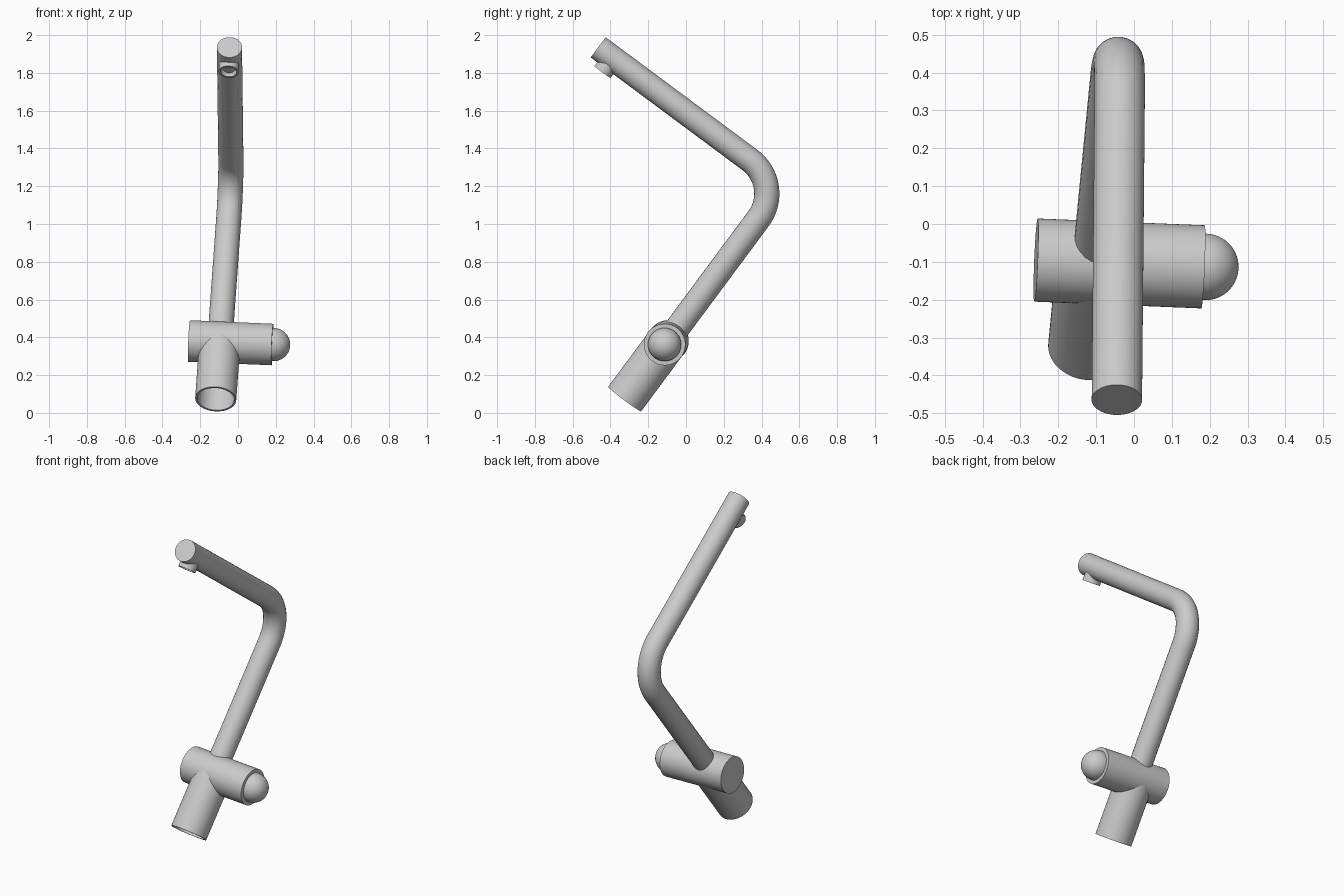
import bpy, bmesh, math
from mathutils import Vector, Matrix

cube = bpy.data.objects.get("Cube")
if cube:
    bpy.data.objects.remove(cube, do_unlink=True)

# Brushed grey metal
metal = bpy.data.materials.new("grey_metal")
metal.use_nodes = True
GREY = (0.6, 0.6, 0.6, 1)
metal.diffuse_color = GREY
metal.node_tree.nodes["Principled BSDF"].inputs["Base Color"].default_value = GREY

# The tap is built upright (z = neck, -y = spout, x = lever) and then tilted
up = Vector((0.058, 0.596, 0.803)).normalized()
back = Vector((0.007, 0.8, -0.604))
back = (back - up * back.dot(up)).normalized()
side = back.cross(up)
TILT = Matrix.Translation((-0.118, -0.325, 0.073)) @ Matrix((side, back, up)).transposed().to_4x4()


def finish(ob):
    ob.data.materials.clear()
    ob.data.materials.append(metal)
    bpy.ops.object.select_all(action="DESELECT")
    ob.select_set(True)
    bpy.context.view_layer.objects.active = ob
    bpy.ops.object.shade_smooth_by_angle(angle=math.radians(35))


def lathe(name, profile, place=Matrix(), steps=64):
    """Spin (radius, height) points around the local z axis."""
    bm = bmesh.new()
    verts = [bm.verts.new((r, 0, h)) for r, h in profile]
    edges = [bm.edges.new(pair) for pair in zip(verts, verts[1:])]
    bmesh.ops.spin(bm, geom=verts + edges, axis=(0, 0, 1), cent=(0, 0, 0),
                   angle=math.tau, steps=steps, use_duplicate=False)
    bmesh.ops.remove_doubles(bm, verts=bm.verts, dist=1e-5)
    bmesh.ops.recalc_face_normals(bm, faces=bm.faces)
    bm.transform(TILT @ place)
    mesh = bpy.data.meshes.new(name)
    bm.to_mesh(mesh)
    bm.free()
    ob = bpy.data.objects.new(name, mesh)
    bpy.context.collection.objects.link(ob)
    finish(ob)


JOINT = 0.375      # height of the cross body on the neck axis
HEIGHT = 1.414     # height of the spout axis
REACH = 1.222      # spout length
BEND = 0.222       # bend radius
PIPE = 0.067

# Hollow base sleeve, closed where it meets the cross body
lathe("base_sleeve", [(0, JOINT - 0.06), (0.098, JOINT - 0.06), (0.098, 0),
                      (0.109, 0), (0.109, JOINT), (0, JOINT)])

# Cross body lying along x, with a domed knob on its left end
across = Matrix.Translation((0, 0, JOINT)) @ Matrix.Rotation(math.pi / 2, 4, "Y")
lathe("cross_body", [(0, -0.163), (0.110, -0.163), (0.110, 0.279), (0, 0.279)], across)
dome = [(0.088 * math.cos(a), 0.285 + 0.088 * math.sin(a))
        for a in (i * math.pi / 24 for i in range(12))]
lathe("knob_dome", [(0.088, 0.26)] + dome + [(0, 0.373)], across)

# Neck and spout: one pipe with a rounded corner
path = [(0, 0, JOINT)]
for i in range(25):
    a = i / 24 * math.pi / 2
    path.append((0, -BEND + BEND * math.cos(a), HEIGHT - BEND + BEND * math.sin(a)))
path.append((0, -REACH, HEIGHT))
curve = bpy.data.curves.new("neck_and_spout", "CURVE")
curve.dimensions = "3D"
curve.bevel_depth = PIPE
curve.bevel_resolution = 10
curve.use_fill_caps = True
spline = curve.splines.new("POLY")
spline.points.add(len(path) - 1)
for point, co in zip(spline.points, path):
    point.co = (*(TILT @ Vector(co)), 1)
pipe = bpy.data.objects.new("neck_and_spout", curve)
bpy.context.collection.objects.link(pipe)
bpy.ops.object.select_all(action="DESELECT")
pipe.select_set(True)
bpy.context.view_layer.objects.active = pipe
bpy.ops.object.convert(target="MESH")
pipe = bpy.context.view_layer.objects.active
# Weld the end caps so the pipe is closed
bm = bmesh.new()
bm.from_mesh(pipe.data)
bmesh.ops.remove_doubles(bm, verts=bm.verts, dist=1e-5)
bmesh.ops.recalc_face_normals(bm, faces=bm.faces)
bm.to_mesh(pipe.data)
bm.free()
finish(pipe)

# Hollow outlet ring under the spout tip
lathe("outlet_ring", [(0.042, 0.05), (0.042, 0), (0.053, 0), (0.053, 0.05), (0.042, 0.05)],
      Matrix.Translation((0, 0.096 - REACH, HEIGHT - 0.091)), 40)
